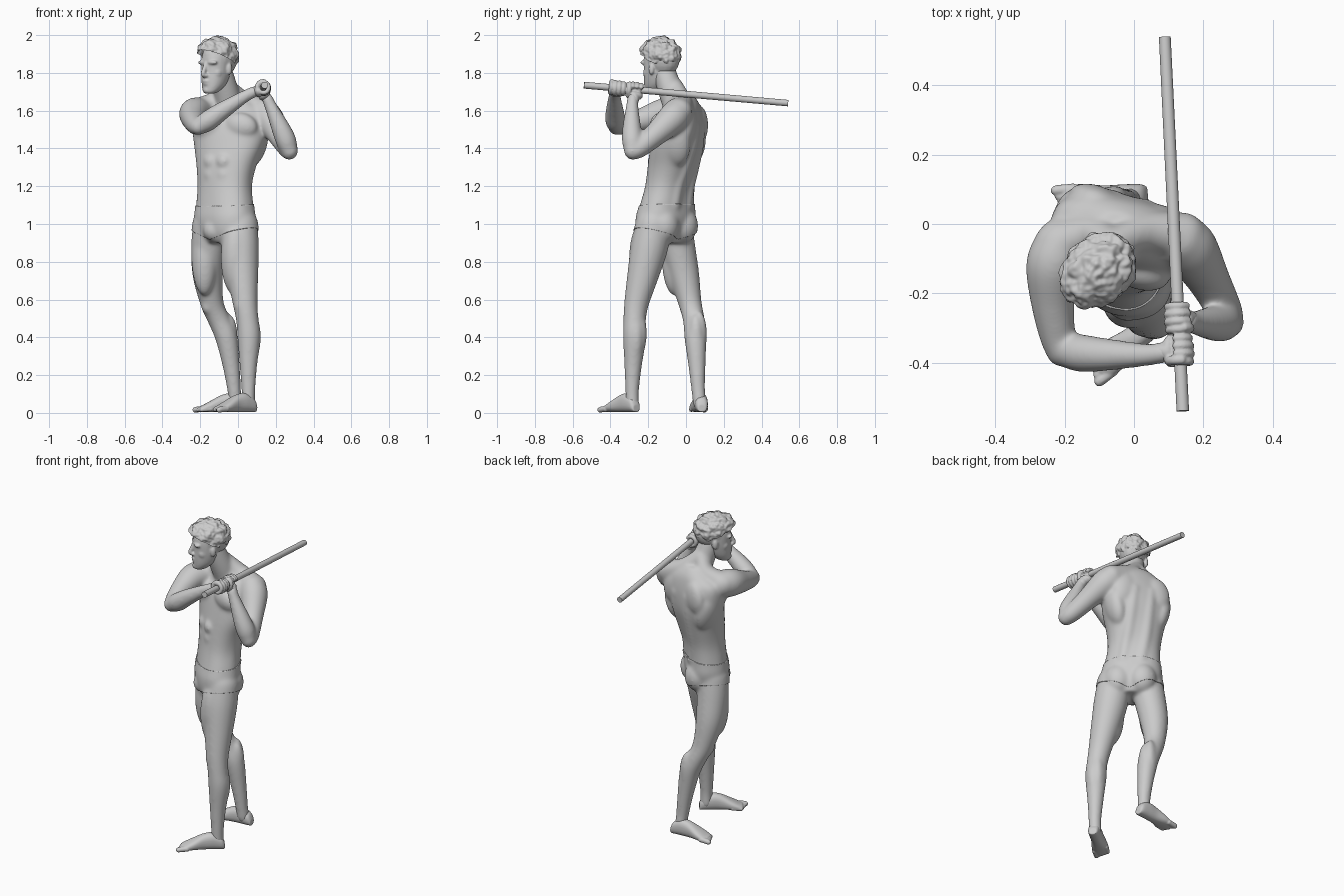
import bpy, bmesh
from math import sin, cos, pi, radians
from mathutils import Vector, Matrix

if "Cube" in bpy.data.objects:
    bpy.data.objects.remove(bpy.data.objects["Cube"])

body = bmesh.new()


def loft(secs, n=28, p=1.0):
    """Skin closed rings; each section is (centre, half-axis u, half-axis v)."""
    rings = []
    for c, u, v in secs:
        ring = []
        for i in range(n):
            x, y = (abs(k) ** p * (1 if k >= 0 else -1) for k in (cos(2 * pi * i / n), sin(2 * pi * i / n)))
            ring.append(body.verts.new(c + u * x + v * y))
        rings.append(ring)
    for a, b in zip(rings, rings[1:]):
        for i in range(n):
            j = (i + 1) % n
            body.faces.new((a[i], a[j], b[j], b[i]))
    body.faces.new(rings[0][::-1])
    body.faces.new(rings[-1])


def spline(pts, steps=5):
    """Catmull-Rom through tuples of any length."""
    pts = [pts[0]] + list(pts) + [pts[-1]]
    out = []
    for a, b, c, d in zip(pts, pts[1:], pts[2:], pts[3:]):
        for t in (k / steps for k in range(steps)):
            out.append([0.5 * (2 * q + (r - o) * t + (2 * o - 5 * q + 4 * r - s) * t * t
                               + (3 * q - o - 3 * r + s) * t ** 3) for o, q, r, s in zip(a, b, c, d)])
    return out + [list(pts[-1])]


def blob(fr, pos, rad, tilt=0):
    m = fr @ Matrix.Translation(pos) @ Matrix.Rotation(radians(tilt), 4, 'Y') @ Matrix.Diagonal((*rad, 1))
    bmesh.ops.create_uvsphere(body, u_segments=20, v_segments=14, radius=1, matrix=m)


def tube(pts, n=20):
    """Round limb with ball ends through (x, y, z, radius) points."""
    q = spline(pts)
    c = [Vector(s[:3]) for s in q]
    u = Vector((0.31, 0.82, 0.47))
    secs = []
    for i, s in enumerate(q):
        t = (c[min(i + 1, len(c) - 1)] - c[max(i - 1, 0)]).normalized()
        u = (u - t * u.dot(t)).normalized()
        secs.append((c[i], u * s[3], t.cross(u) * s[3]))
    loft(secs, n)
    for e in (q[0], q[-1]):
        blob(Matrix.Identity(4), e[:3], [e[3]] * 3)


def frame(cx, cy, deg):
    """Local axes: x = figure's left, y = forward, z = up."""
    a = radians(deg)
    return Matrix(((cos(a), -sin(a), 0, cx), (-sin(a), -cos(a), 0, cy), (0, 0, 1, 0), (0, 0, 0, 1)))


def make(name, bm):
    me = bpy.data.meshes.new(name)
    bmesh.ops.recalc_face_normals(bm, faces=bm.faces)
    bm.to_mesh(me)
    bm.free()
    me.shade_smooth()
    ob = bpy.data.objects.new(name, me)
    bpy.context.collection.objects.link(ob)
    return ob


def fuse(name, voxel, soften):
    """Melt everything built so far into one smooth skin and start afresh."""
    global body
    ob = make(name, body)
    rm = ob.modifiers.new("fuse", 'REMESH')
    rm.mode, rm.voxel_size, rm.use_smooth_shade = 'VOXEL', voxel, True
    sm = ob.modifiers.new("soften", 'SMOOTH')
    sm.factor, sm.iterations = .5, soften
    body = bmesh.new()
    return ob


# Torso: z, cx, cy, half width, half depth, facing angle (twists from hips to shoulders)
torso = [(.90, -.07, -.115, .12, .085, 45), (.95, -.07, -.115, .16, .11, 45),
         (1.03, -.07, -.108, .175, .122, 43), (1.10, -.07, -.10, .165, .116, 40),
         (1.20, -.07, -.085, .152, .112, 35), (1.30, -.062, -.068, .162, .12, 28),
         (1.42, -.045, -.047, .192, .126, 20), (1.52, -.04, -.034, .206, .119, 15),
         (1.60, -.04, -.022, .19, .098, 12), (1.65, -.04, -.02, .12, .08, 12), (1.69, -.045, -.03, .07, .06, 12)]
secs = []
for z, cx, cy, a, b, deg in spline(torso):
    m = frame(cx, cy, deg).to_3x3()
    secs.append((Vector((cx, cy, z)), m @ Vector((a, 0, 0)), m @ Vector((0, b, 0))))
loft(secs, 40, 0.88)

# Torso muscles
hips, waist, chest = frame(-.07, -.11, 45), frame(-.066, -.075, 31), frame(-.042, -.037, 17)
for s in (-1, 1):
    blob(hips, (s * .07, -.06, .99), (.08, .078, .095))
    blob(chest, (s * .082, .08, 1.52), (.095, .052, .07), s * 12)
    blob(chest, (s * .1, -.085, 1.53), (.075, .04, .1), s * -15)
    blob(chest, (s * .14, -.02, 1.43), (.056, .085, .13), s * 14)
    tube([(*(frame(cx, cy, deg) @ Vector((s * .05, -b + .037, z))), .042) for z, cx, cy, a, b, deg in torso[3:8]])
    for k in range(3):
        blob(waist, (s * .038, .092, 1.19 + .07 * k), (.04, .028, .04))
blob(hips, (0, .085, .965), (.05, .05, .055))

# Neck with trapezius slopes
tube([(-.035, -.02, 1.56, .08), (-.062, -.08, 1.70, .067), (-.095, -.12, 1.82, .062)])
tube([(-.06, -.06, 1.73, .045), (.03, -.025, 1.645, .058), (.14, -.035, 1.595, .07)])
tube([(-.07, -.06, 1.73, .045), (-.12, -.03, 1.65, .055), (-.22, -.06, 1.595, .07)])

# Legs: left then right
tube([(.01, -.17, .99, .095), (.012, -.195, .87, .099), (.025, -.23, .72, .083), (.038, -.262, .58, .066),
      (.05, -.272, .49, .06), (.058, -.272, .40, .062), (.055, -.28, .25, .047), (.055, -.285, .12, .037),
      (.055, -.283, .05, .036)])
tube([(-.145, -.06, .99, .095), (-.158, -.04, .87, .091), (-.16, -.01, .73, .081), (-.137, .022, .58, .062),
      (-.1, .042, .49, .058), (-.062, .05, .40, .059), (-.036, .058, .25, .046), (-.02, .065, .12, .037),
      (-.013, .072, .05, .036)])
for x, y, tx, ty, kx, ky, r in ((.057, -.27, .01, -.2, .037, -.263, .078), (-.066, .048, -.152, -.035, -.137, .022, .07)):
    blob(frame(x, y, 50), (.014, -.017, .40), (.038, .046, .12))
    blob(frame(x, y, 50), (-.014, -.017, .42), (.038, .046, .12))
    blob(frame(kx, ky, 45), (0, .032, .57), (.036, .036, .05))
    blob(frame(tx, ty, 45), (0, .034, .82), (r, r, .2))

# Arms: left then right
tube([(.135, -.045, 1.59, .078), (.165, -.075, 1.555, .08), (.215, -.16, 1.475, .063),
      (.262, -.25, 1.40, .052), (.274, -.285, 1.387, .045)])
tube([(.272, -.282, 1.382, .044), (.255, -.285, 1.44, .055), (.225, -.287, 1.51, .05),
      (.175, -.285, 1.62, .034), (.155, -.281, 1.665, .031)])
tube([(-.205, -.06, 1.59, .081), (-.232, -.12, 1.585, .081), (-.235, -.22, 1.555, .065),
      (-.222, -.32, 1.525, .053), (-.21, -.368, 1.515, .045)])
tube([(-.212, -.363, 1.515, .045), (-.16, -.372, 1.545, .055), (-.09, -.377, 1.595, .049),
      (.03, -.378, 1.672, .034), (.085, -.372, 1.70, .031)])
skin = fuse("body", .006, 45)


# Feet with toes
def foot(heel, toe, side):
    h, t = Vector((*heel, 0)), Vector((*toe, 0))
    d, L = (t - h).normalized(), (t - h).length
    w = Vector((d.y, -d.x, 0)) * side
    prof = [(0, .022, .04), (.07, .032, .075), (.25, .036, .1), (.45, .038, .092),
            (.68, .048, .06), (.83, .047, .038), (.9, .036, .03)]
    loft([(h + d * L * q[0] + Vector((0, 0, q[2] / 2 + .004)), w * q[1], Vector((0, 0, q[2] / 2)))
          for q in spline(prof)], 24, 0.85)
    for k in range(5):
        r = .016 if k == 0 else .0125
        c = h + d * (L * (.93 - .025 * k)) - w * (.036 - .018 * k)
        tube([(*(c + d * o).xy, z, r * f) for o, z, f in ((-.04, .021, 1), (0, .018, 1), (.01, .016, .92))], 10)


foot((.09, -.262), (-.13, -.432), 1)
foot((.04, .085), (-.232, .06), -1)
fuse("feet", .004, 4)

# Hands wrapped around the staff
tail, tip = Vector((.141, -.54, 1.735)), Vector((.089, .54, 1.64))
axis = (tip - tail).normalized()
for y, wrist, s in ((-.272, (.17, -.285, 1.635), 1), (-.365, (.05, -.376, 1.685), -1)):
    c = tail.lerp(tip, (y + .54) / 1.08)
    w = Vector(wrist) - c
    w = (w - axis * w.dot(axis)).normalized()
    v = axis.cross(w) * s

    def curl(off, a0, a1, r, R):
        ang = [radians(a0 + (a1 - a0) * k / 7) for k in range(8)]
        tube([(*(c + axis * off + (w * cos(a) + v * sin(a)) * R), r) for a in ang], 12)
    for k in range(4):
        curl((k - 1.5) * .0225, 10, 265, .0118, .028 + .003 * (k in (1, 2)))
    curl(-.03, -10, -120, .0135, .032)
    m = Matrix((w, axis, v)).transposed().to_4x4()
    m.translation = c
    blob(m, (.034, 0, .006), (.022, .046, .031))
    tube([(*(c + axis * o), .022) for o in (-.022, 0, .022)])
    tube([(*(c + w * .04), .027), (*(c + w * .06), .027), (*wrist, .027)])
fuse("hands", .004, 3)

# Head and face
head = frame(-.105, -.135, 45)
ax = head.to_3x3()
blob(head, (0, -.012, 1.878), (.081, .106, .102))
jaw = [(1.69, .066, .022, .02), (1.70, .055, .04, .04), (1.73, .036, .058, .06), (1.77, .022, .068, .074),
       (1.82, .013, .074, .08), (1.88, .006, .074, .088), (1.93, 0, .06, .075)]
loft([(head @ Vector((0, q[1], q[0])), ax @ Vector((q[2], 0, 0)), ax @ Vector((0, q[3], 0)))
      for q in spline(jaw)], 28, .92)
tube([(*(head @ Vector((0, y, z))), r) for y, z, r in ((.092, 1.85, .011), (.104, 1.82, .012),
                                                      (.114, 1.794, .013), (.1, 1.784, .012))], 12)
blob(head, (0, .094, 1.757), (.024, .012, .008))
blob(head, (0, .091, 1.742), (.021, .012, .008))
blob(head, (0, .083, 1.708), (.022, .018, .018))
for s in (-1, 1):
    blob(head, (s * .032, .08, 1.855), (.036, .018, .013))
    blob(head, (s * .044, .046, 1.80), (.026, .03, .034))
    blob(head, (s * .012, .1, 1.787), (.01, .012, .009))
    blob(head, (s * .078, -.008, 1.82), (.011, .017, .031))
fuse("head", .005, 8)


def cut(mesh, co, no, **kw):
    bmesh.ops.bisect_plane(mesh, geom=mesh.verts[:] + mesh.edges[:] + mesh.faces[:], plane_co=co, plane_no=no, **kw)


# Briefs: a raised copy of the hip skin with slanted leg openings
tmp = bpy.data.meshes.new_from_object(skin.evaluated_get(bpy.context.evaluated_depsgraph_get()))
bm = bmesh.new()
bm.from_mesh(tmp)
bpy.data.meshes.remove(tmp)
cut(bm, (-.07, -.1, 1.1), ax @ Vector((0, .06, 1)), clear_outer=True)
for s in (-1, 1):
    cut(bm, (-.07, -.11, .92), ax @ Vector((s * .3, 0, -1)), clear_outer=True)
so = make("briefs", bm).modifiers.new("cloth", 'SOLIDIFY')
so.thickness, so.offset = .009, 0

# Curly hair cap, fuller at the forehead
bm = bmesh.new()
bmesh.ops.create_icosphere(bm, subdivisions=6, radius=1, matrix=head @ Matrix.Translation((0, .001, 1.892))
                           @ Matrix.Diagonal((.097, .123, .1, 1)))
cut(bm, head @ Vector((0, 0, 1.868)), ax @ Vector((0, -.45, 1)), clear_inner=True)
tex = bpy.data.textures.new("curls", 'CLOUDS')
tex.noise_scale, tex.noise_depth = .036, 1
dp = make("hair", bm).modifiers.new("curls", 'DISPLACE')
dp.texture, dp.strength, dp.mid_level = tex, .03, .5

# Staff
bm = bmesh.new()
bmesh.ops.create_cone(bm, cap_ends=True, segments=32, radius1=.018, radius2=.017, depth=(tip - tail).length,
                      matrix=Matrix.Translation((tip + tail) / 2) @ axis.to_track_quat('Z', 'Y').to_matrix().to_4x4())
staff = make("staff", bm)
bpy.context.view_layer.objects.active = staff
staff.select_set(True)
bpy.ops.object.shade_smooth_by_angle(angle=radians(40))
